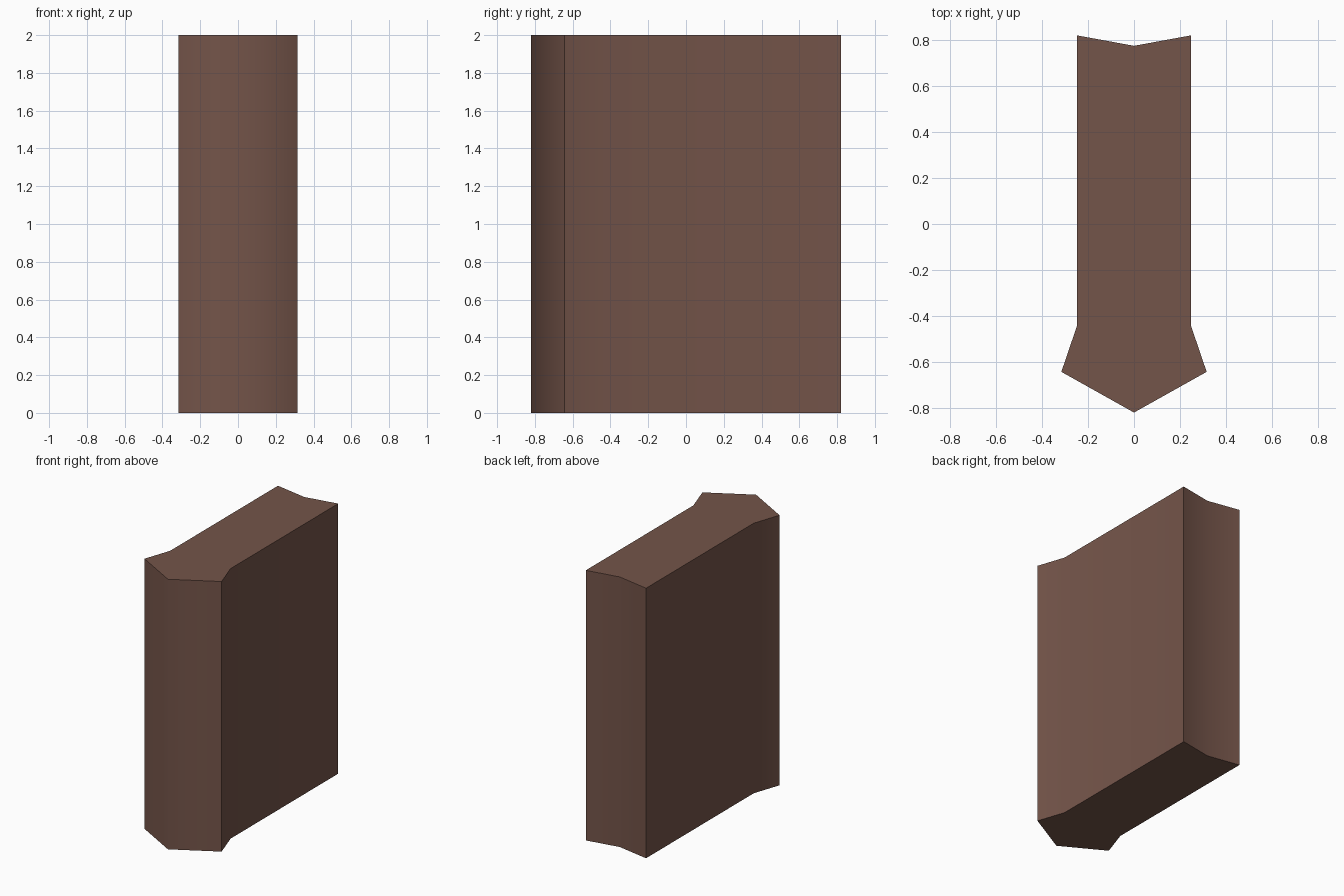
import bpy, bmesh, math

if "Cube" in bpy.data.objects:
    bpy.data.objects.remove(bpy.data.objects["Cube"])

# Flat brown colour
mat = bpy.data.materials.new("brown")
mat.diffuse_color = (0.174, 0.089, 0.067, 1)
mat.use_nodes = True
mat.node_tree.nodes["Principled BSDF"].inputs["Base Color"].default_value = mat.diffuse_color

# Right half of the plan outline, front tip to back notch, then mirrored
half = [(0, -0.82), (0.316, -0.643), (0.247, -0.44), (0.247, 0.82), (0, 0.775)]
outline = half + [(-x, y) for x, y in reversed(half[1:-1])]

# Block: outline extruded straight up
bm = bmesh.new()
base = bm.faces.new([bm.verts.new((x, y, 0)) for x, y in outline])
top = bmesh.ops.extrude_face_region(bm, geom=[base], use_keep_orig=True)["geom"]
bmesh.ops.translate(bm, vec=(0, 0, 2),
                    verts=[g for g in top if isinstance(g, bmesh.types.BMVert)])
bmesh.ops.recalc_face_normals(bm, faces=bm.faces)
mesh = bpy.data.meshes.new("block")
bm.to_mesh(mesh)
bm.free()
mesh.materials.append(mat)
block = bpy.data.objects.new("block", mesh)
bpy.context.collection.objects.link(block)

# Smooth the shallow creases, keep the corners and rims sharp
bpy.context.view_layer.objects.active = block
block.select_set(True)
bpy.ops.object.shade_smooth_by_angle(angle=math.radians(62))
